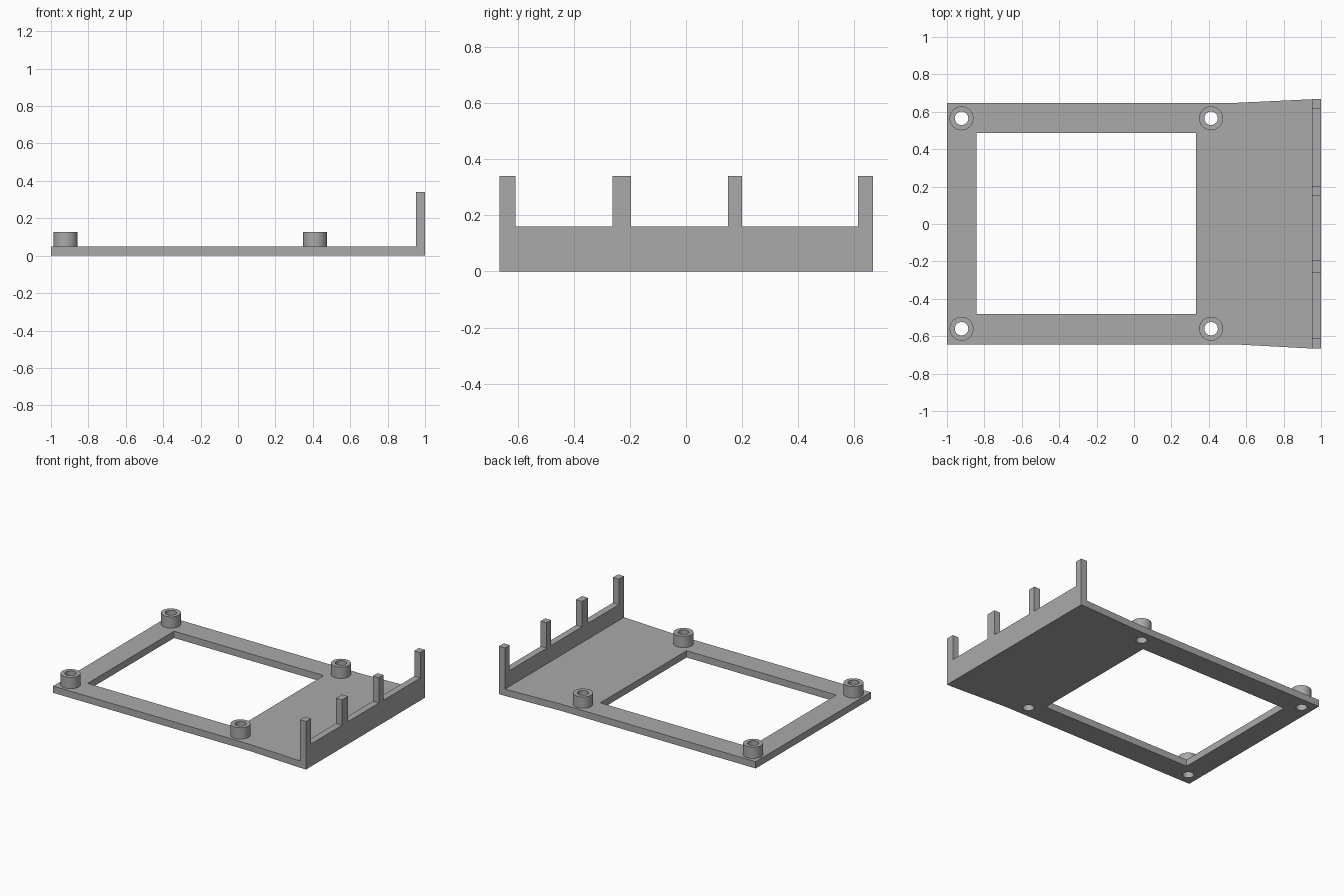
import bpy, bmesh, math
from mathutils import Matrix

if "Cube" in bpy.data.objects:
    bpy.data.objects.remove(bpy.data.objects["Cube"], do_unlink=True)

GREY = (0.4, 0.4, 0.4, 1)
grey = bpy.data.materials.new("plain_grey")
grey.use_nodes = True
grey.diffuse_color = GREY
grey.node_tree.nodes["Principled BSDF"].inputs["Base Color"].default_value = GREY

PLATE_T, BOSS_TOP = 0.048, 0.128
WALL_X, SILL_Z, POST_Z = 0.953, 0.16, 0.34


def circle(cx, cy, r, n=40):
    return [(cx + r * math.cos(math.tau * i / n), cy + r * math.sin(math.tau * i / n))
            for i in range(n)]


def extruded(name, loops, start, end, matrix=Matrix()):
    """Fill closed loops (inner loops become holes) and extrude from start to end."""
    curve = bpy.data.curves.new(name, "CURVE")
    curve.dimensions = "2D"
    curve.fill_mode = "BOTH"
    curve.extrude = (end - start) / 2
    for loop in loops:
        spline = curve.splines.new("POLY")
        spline.points.add(len(loop) - 1)
        for point, (u, v) in zip(spline.points, loop):
            point.co = (u, v, 0, 1)
        spline.use_cyclic_u = True
    temp = bpy.data.objects.new(name + "_profile", curve)
    bpy.context.collection.objects.link(temp)
    bpy.context.view_layer.update()
    mesh = bpy.data.meshes.new_from_object(
        temp.evaluated_get(bpy.context.evaluated_depsgraph_get()))
    bpy.data.objects.remove(temp, do_unlink=True)
    bpy.data.curves.remove(curve)

    # Weld the caps to the sides and place the part
    bm = bmesh.new()
    bm.from_mesh(mesh)
    bmesh.ops.remove_doubles(bm, verts=bm.verts, dist=1e-5)
    bmesh.ops.recalc_face_normals(bm, faces=bm.faces)
    bm.transform(matrix @ Matrix.Translation((0, 0, (start + end) / 2)))
    bm.to_mesh(mesh)
    bm.free()
    mesh.name = name
    mesh.materials.clear()
    mesh.materials.append(grey)
    obj = bpy.data.objects.new(name, mesh)
    bpy.context.collection.objects.link(obj)
    bpy.ops.object.select_all(action="DESELECT")
    obj.select_set(True)
    bpy.context.view_layer.objects.active = obj
    bpy.ops.object.shade_smooth_by_angle(angle=math.radians(30))
    return obj


# Base plate: flared outline, rectangular opening and four screw holes
bosses = {f"{end}_{side}_boss": (x, y)
          for end, x in (("outer", -0.922), ("inner", 0.412))
          for side, y in (("front", -0.56), ("back", 0.565))}
outline = [(-1, -0.643), (0.53, -0.643), (WALL_X, -0.666),
           (WALL_X, 0.667), (0.53, 0.647), (-1, 0.647)]
opening = [(-0.842, -0.481), (0.332, -0.481), (0.332, 0.486), (-0.842, 0.486)]
holes = [circle(x, y, 0.036) for x, y in bosses.values()]
extruded("base_plate", [outline, opening] + holes, 0, PLATE_T)

# Hollow screw bosses
for name, (x, y) in bosses.items():
    extruded(name, [circle(x, y, 0.064), circle(x, y, 0.036)], PLATE_T, BOSS_TOP)

# End wall with four upright posts, profile drawn in the YZ plane
posts = [(-0.666, -0.609), (-0.263, -0.196), (0.15, 0.2), (0.614, 0.667)]
profile = [(posts[-1][1], 0), (posts[0][0], 0)]
for i, (a, b) in enumerate(posts):
    if i > 0:
        profile.append((a, SILL_Z))
    profile += [(a, POST_Z), (b, POST_Z)]
    if i < len(posts) - 1:
        profile.append((b, SILL_Z))
to_yz = Matrix(((0, 0, 1, 0), (1, 0, 0, 0), (0, 1, 0, 0), (0, 0, 0, 1)))
extruded("end_wall", [profile], WALL_X, 1, to_yz)
